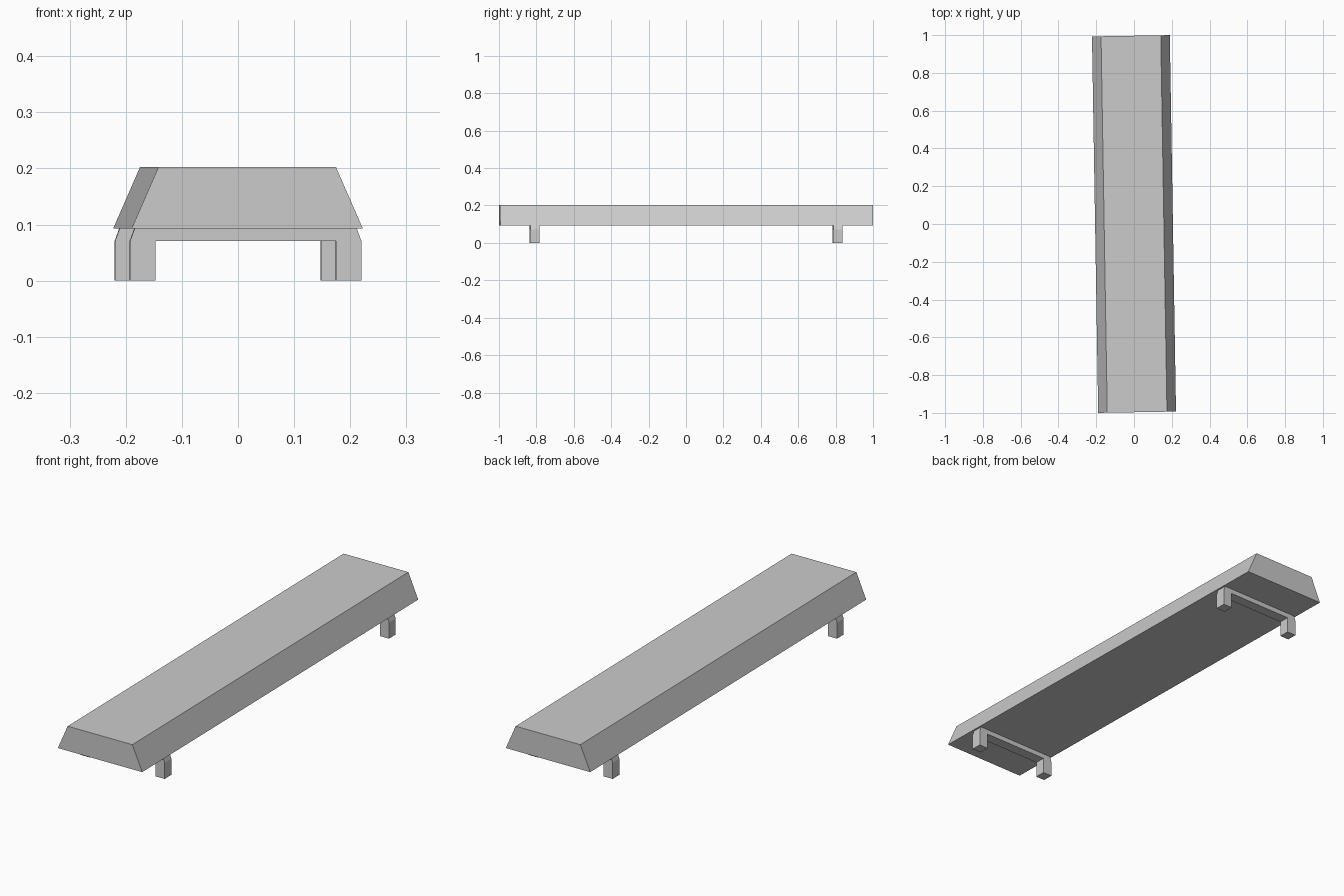
import bpy, bmesh, math
from mathutils import Matrix

if "Cube" in bpy.data.objects:
    bpy.data.objects.remove(bpy.data.objects["Cube"])

TURN = Matrix.Rotation(0.0165, 4, 'Z')  # the whole bench sits slightly askew

grey = bpy.data.materials.new("light_grey")
grey.diffuse_color = (0.6, 0.6, 0.6, 1)
grey.use_nodes = True
grey.node_tree.nodes["Principled BSDF"].inputs["Base Color"].default_value = grey.diffuse_color


def extrude_profile(name, profile, y, depth):
    """Extrude a closed x-z profile along y, centred on the given y."""
    bm = bmesh.new()
    face = bm.faces.new([bm.verts.new((x, y - depth / 2, z)) for x, z in profile])
    ext = bmesh.ops.extrude_face_region(bm, geom=[face])
    verts = [v for v in ext["geom"] if isinstance(v, bmesh.types.BMVert)]
    bmesh.ops.translate(bm, verts=verts, vec=(0, depth, 0))
    bmesh.ops.recalc_face_normals(bm, faces=bm.faces)
    bm.transform(TURN)
    mesh = bpy.data.meshes.new(name)
    bm.to_mesh(mesh)
    bm.free()
    mesh.materials.append(grey)
    obj = bpy.data.objects.new(name, mesh)
    bpy.context.collection.objects.link(obj)


def mirrored(half):
    """Complete a right-hand half profile with its left-hand mirror."""
    return half + [(-x, z) for x, z in reversed(half)]


# Long slab with sloping sides
extrude_profile("bench_top", mirrored([(0.206, 0.093), (0.158, 0.203)]), 0, 1.993)

# U-shaped leg frames with chamfered shoulders
leg_half = [(0.161, 0.071), (0.161, 0), (0.206, 0), (0.206, 0.071), (0.198, 0.093)]
for name, y in (("front_leg_frame", -0.81), ("back_leg_frame", 0.81)):
    extrude_profile(name, mirrored(leg_half), y, 0.048)
